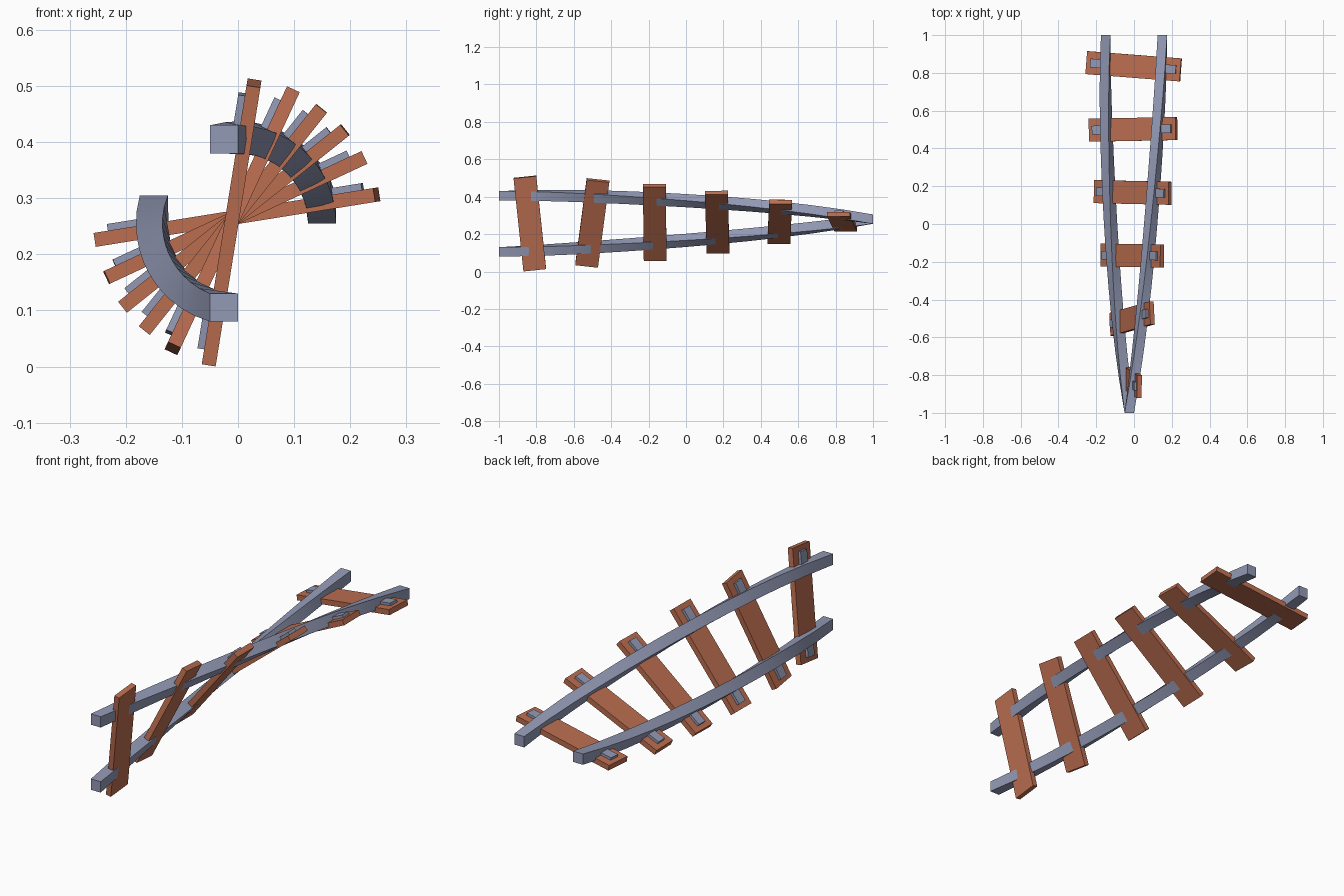
import bpy, bmesh, math
from mathutils import Vector, Matrix

if "Cube" in bpy.data.objects:
    bpy.data.objects.remove(bpy.data.objects["Cube"])

AXIS_Z = 0.255


def material(name, color):
    m = bpy.data.materials.new(name)
    m.diffuse_color = (*color, 1)
    m.use_nodes = True
    m.node_tree.nodes["Principled BSDF"].inputs["Base Color"].default_value = m.diffuse_color
    return m


steel = material("blue_grey_steel", (0.29, 0.32, 0.46))
wood = material("rust_brown_wood", (0.50, 0.155, 0.08))


def twist(y):
    # quarter turn along the track, slightly quicker near the ends
    return math.radians(45 - 38.3 * y - 6.7 * y ** 3)


def place(x, y, z):
    # track space (across, along, up) to twisted world space
    t = twist(y)
    return Vector((x * math.cos(t) - z * math.sin(t), y,
                   AXIS_Z + x * math.sin(t) + z * math.cos(t)))


def finish(bm, name, mat):
    bmesh.ops.recalc_face_normals(bm, faces=bm.faces)
    me = bpy.data.meshes.new(name)
    bm.to_mesh(me)
    bm.free()
    me.materials.append(mat)
    ob = bpy.data.objects.new(name, me)
    bpy.context.collection.objects.link(ob)
    return ob


def rail(name, cx, segments=12):
    # square bar swept along the twist
    bm = bmesh.new()
    rings = []
    for i in range(segments + 1):
        y = -1 + 2 * i / segments
        section = [(cx - .025, 0), (cx + .025, 0), (cx + .025, .05), (cx - .025, .05)]
        rings.append([bm.verts.new(place(x, y, z)) for x, z in section])
    for a, b in zip(rings, rings[1:]):
        for k in range(4):
            n = (k + 1) % 4
            bm.faces.new((a[k], a[n], b[n], b[k]))
    bm.faces.new(rings[0])
    bm.faces.new(rings[-1])
    ob = finish(bm, name, steel)
    bpy.context.view_layer.objects.active = ob
    ob.select_set(True)
    bpy.ops.object.shade_smooth_by_angle(angle=math.radians(30))
    ob.select_set(False)


def box(name, size, offset, frame, mat):
    bm = bmesh.new()
    bmesh.ops.create_cube(bm, size=1)
    bm.transform(frame @ Matrix.Translation(offset) @ Matrix.Diagonal((*size, 1)))
    finish(bm, name, mat)


rail("left_rail", -0.15)
rail("right_rail", 0.15)

# sleepers with a little individual yaw, each with two rail plates
for i, yaw in enumerate((-6, 6.9, -0.5, -1, 1, -4.4)):
    y = -0.835 + i * 0.334
    frame = (Matrix.Translation((0, y, AXIS_Z))
             @ Matrix.Rotation(-twist(y), 4, 'Y')
             @ Matrix.Rotation(math.radians(yaw), 4, 'Z'))
    box(f"sleeper_{i + 1}", (.506, .122, .025), (0, 0, .0115), frame, wood)
    for side, s in (("left", -1), ("right", 1)):
        box(f"{side}_rail_plate_{i + 1}", (.09, .046, .014), (s * .185, 0, .029), frame, steel)
